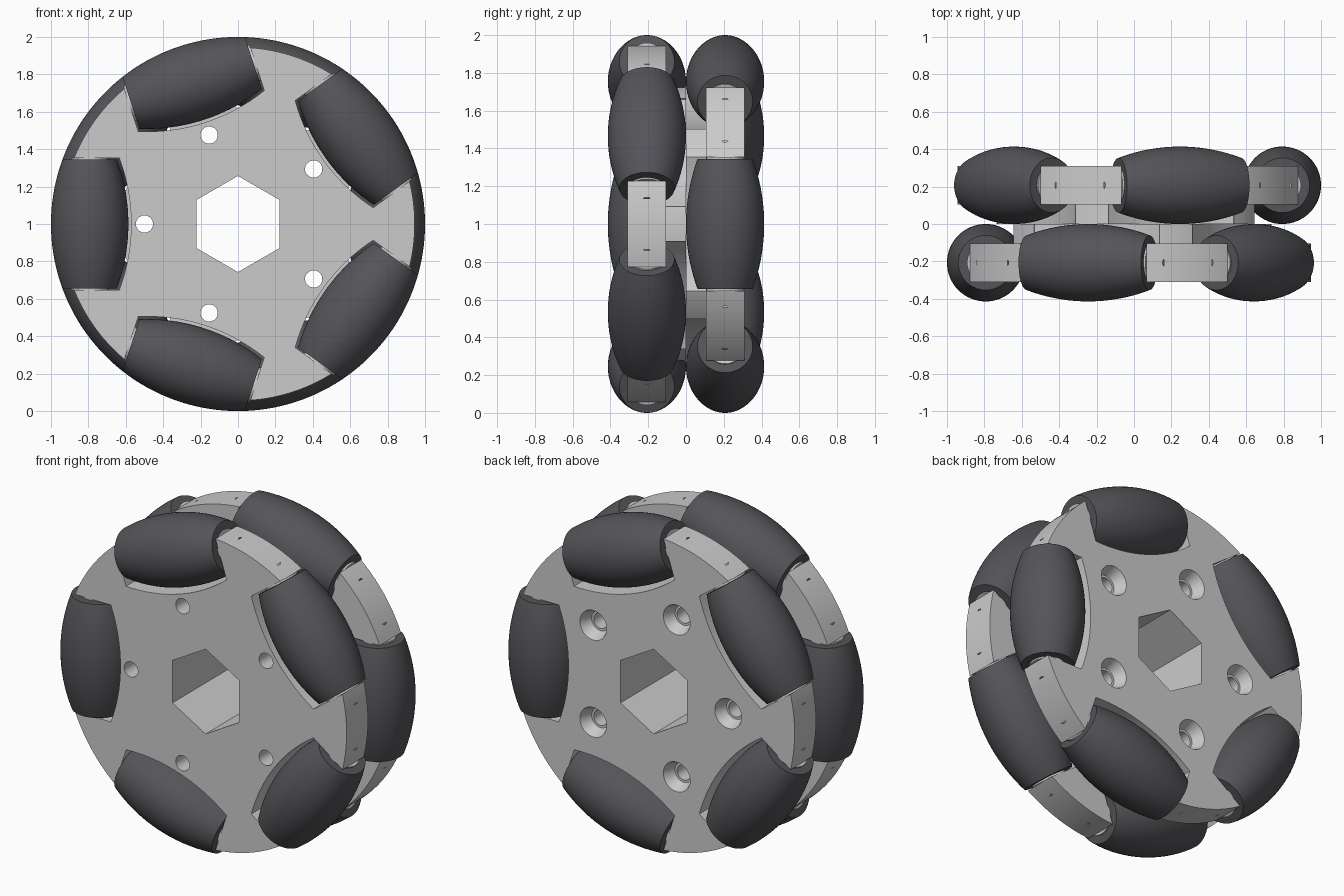
import bpy, bmesh
from math import sin, cos, pi, sqrt, radians
from mathutils import Matrix

if "Cube" in bpy.data.objects:
    bpy.data.objects.remove(bpy.data.objects["Cube"])

AXLE, HALF, POCKET, YC = 0.793, 0.344, 0.354, 0.207

rubber = bpy.data.materials.new("dark_rubber")
rubber.diffuse_color = (0.09, 0.09, 0.1, 1)
rubber.use_nodes = True
rubber.node_tree.nodes["Principled BSDF"].inputs["Base Color"].default_value = rubber.diffuse_color


def lathe(bm, profile, m, n=48, phase=0.0, closed=False):
    """Revolve (radius, height) points about local z; cap the ends or close the loop."""
    rings = [[bm.verts.new(m @ Matrix.Translation((r * cos(phase + 2 * pi * i / n),
              r * sin(phase + 2 * pi * i / n), z)).translation) for i in range(n)]
             for r, z in profile]
    pairs = list(zip(rings, rings[1:]))
    if closed:
        pairs.append((rings[-1], rings[0]))
    else:
        bm.faces.new(rings[0])
        bm.faces.new(rings[-1])
    for a, b in pairs:
        for i in range(n):
            j = (i + 1) % n
            bm.faces.new((a[i], a[j], b[j], b[i]))


def finish(bm, name, mat=None):
    bmesh.ops.recalc_face_normals(bm, faces=bm.faces[:])
    me = bpy.data.meshes.new(name)
    bm.to_mesh(me)
    bm.free()
    ob = bpy.data.objects.new(name, me)
    bpy.context.collection.objects.link(ob)
    if mat:
        me.materials.append(mat)
    return ob


def select(ob):
    bpy.ops.object.select_all(action='DESELECT')
    ob.select_set(True)
    bpy.context.view_layer.objects.active = ob


def smooth(ob):
    select(ob)
    bpy.ops.object.shade_smooth_by_angle(angle=radians(30))


def cut(ob, bm):
    tool = finish(bm, "cutter")
    tool.hide_render = True
    mod = ob.modifiers.new("cut", 'BOOLEAN')
    mod.operation, mod.solver, mod.object = 'DIFFERENCE', 'EXACT', tool
    select(ob)
    bpy.ops.object.modifier_apply(modifier=mod.name)
    bpy.data.objects.remove(tool)


def at_angle(deg, y=0.0):
    """Local x = radial, z = tangential."""
    return Matrix.Translation((0, y, 1)) @ Matrix.Rotation(-radians(deg), 4, 'Y')


def build_half(side, sign, start):
    angles = [start + 72 * k for k in range(5)]
    # local z points outwards from the middle plane
    axis = Matrix.Translation((0, 0, 1)) @ Matrix.Rotation(-sign * pi / 2, 4, 'X')

    # plate with stepped inner spacer
    bm = bmesh.new()
    lathe(bm, [(0.735, 0), (0.735, 0.105), (0.945, 0.105), (0.945, 0.31)], axis, 180)
    plate = finish(bm, side + "_plate")

    # roller pockets following the roller curve
    bm = bmesh.new()
    ts = [-POCKET + 2 * POCKET * i / 16 for i in range(17)]
    outline = [(1.2, -POCKET)] + [(1.571 - sqrt(1 - t * t), t) for t in ts] + [(1.2, POCKET)]
    for a in angles:
        m = at_angle(a)
        lo, hi = [[bm.verts.new(m @ Matrix.Translation((r, y, t)).translation)
                   for r, t in outline] for y in (-0.6, 0.6)]
        bm.faces.new(lo)
        bm.faces.new(hi)
        for i in range(len(outline)):
            j = (i + 1) % len(outline)
            bm.faces.new((lo[i], lo[j], hi[j], hi[i]))
    cut(plate, bm)

    # hex bore, bolt holes (countersunk at the back) and blind axle holes
    bm = bmesh.new()
    lathe(bm, [(0.257, -0.2), (0.257, 0.5)], axis, 6, pi / 2)
    bolt = [(0.046, -0.2), (0.046, 0.5)]
    if sign > 0:
        bolt = [(0.046, -0.2), (0.046, 0.24), (0.06, 0.24), (0.094, 0.32)]
    for k in range(5):
        b = radians(36 + 72 * k)
        lathe(bm, bolt, Matrix.Translation((0.5 * cos(b), 0, 0.5 * sin(b))) @ axis, 32)
    for a in angles:
        m = at_angle(a, sign * YC) @ Matrix.Translation((AXLE, 0, 0))
        lathe(bm, [(0.047, -0.44), (0.047, 0.44)], m, 32)
    cut(plate, bm)
    smooth(plate)

    # barrel rollers, axle pins and end washers
    zs = [-HALF + 2 * HALF * i / 24 for i in range(25)]
    barrel = [(0.047, -HALF)] + [(sqrt(1 - z * z) - AXLE, z) for z in zs] + [(0.047, HALF)]
    for k, a in enumerate(angles, 1):
        m = at_angle(a, sign * YC) @ Matrix.Translation((AXLE, 0, 0))
        bm = bmesh.new()
        lathe(bm, barrel, m, 64, closed=True)
        smooth(finish(bm, f"{side}_roller_{k}", rubber))
        bm = bmesh.new()
        lathe(bm, [(0.042, -0.432), (0.042, 0.432)], m, 24)
        for s in (-1, 1):
            lathe(bm, [(0.047, s * HALF), (0.1, s * HALF),
                       (0.1, s * POCKET), (0.047, s * POCKET)], m, 32, closed=True)
        smooth(finish(bm, f"{side}_axle_{k}"))


build_half("front", -1, 36)
build_half("back", 1, 0)
